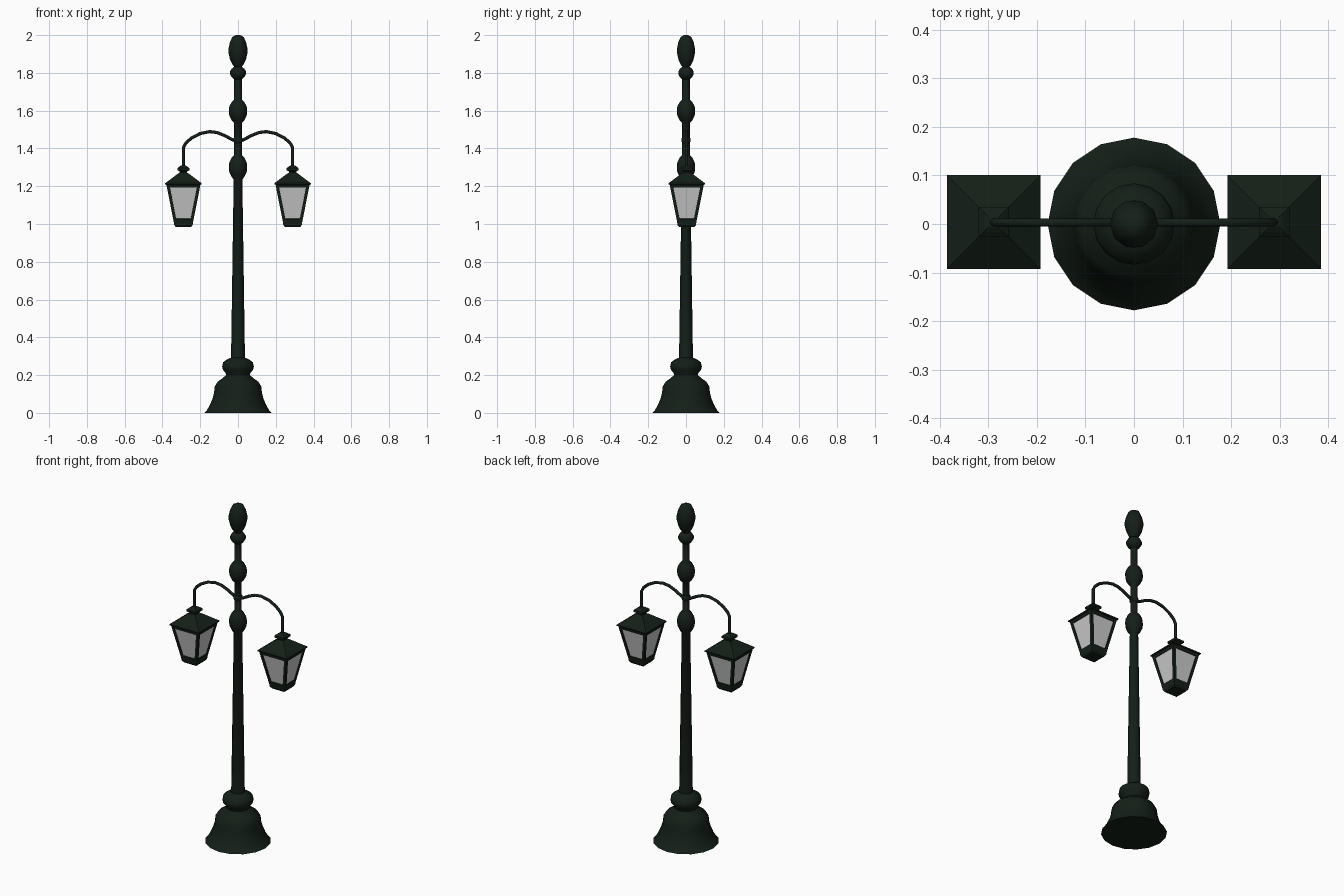
import bpy, bmesh, math
from mathutils import Vector

if "Cube" in bpy.data.objects:
    bpy.data.objects.remove(bpy.data.objects["Cube"])

iron = bpy.data.materials.new("dark_green_iron")
iron.diffuse_color = (0.007, 0.014, 0.009, 1)
iron.use_nodes = True
iron.node_tree.nodes["Principled BSDF"].inputs["Base Color"].default_value = iron.diffuse_color
glass = bpy.data.materials.new("pale_glass")
glass.diffuse_color = (0.6, 0.6, 0.6, 1)
glass.use_nodes = True
glass.node_tree.nodes["Principled BSDF"].inputs["Base Color"].default_value = glass.diffuse_color


def finish(bm, name, smooth=True):
    bmesh.ops.recalc_face_normals(bm, faces=bm.faces)
    me = bpy.data.meshes.new(name)
    bm.to_mesh(me)
    bm.free()
    ob = bpy.data.objects.new(name, me)
    bpy.context.collection.objects.link(ob)
    me.materials.append(iron)
    me.materials.append(glass)
    if smooth:
        bpy.ops.object.select_all(action='DESELECT')
        ob.select_set(True)
        bpy.context.view_layer.objects.active = ob
        bpy.ops.object.shade_smooth_by_angle(angle=math.radians(50))
    return ob


def stack_rings(bm, profile, sides, centre=(0, 0), square=False):
    """Stack polygon rings (radius, z) and cap both ends; returns wall faces per level."""
    turn = math.pi / 4 if square else 0
    k = math.sqrt(2) if square else 1
    rings = []
    for r, z in profile:
        rings.append([bm.verts.new((centre[0] + k * r * math.cos(turn + 2 * math.pi * i / sides),
                                    centre[1] + k * r * math.sin(turn + 2 * math.pi * i / sides), z))
                      for i in range(sides)])
    walls = []
    for a, b in zip(rings, rings[1:]):
        walls.append([bm.faces.new((a[i], a[(i + 1) % sides], b[(i + 1) % sides], b[i]))
                      for i in range(sides)])
    bm.faces.new(rings[0][::-1])
    bm.faces.new(rings[-1])
    return walls


def lathe(name, profile, sides):
    bm = bmesh.new()
    stack_rings(bm, profile, sides)
    return finish(bm, name)


# flared base with collar
lathe("base", [(.178, 0), (.166, .012), (.15, .04), (.135, .075), (.127, .105), (.123, .14),
               (.108, .165), (.08, .185), (.063, .2), (.066, .212), (.08, .228), (.084, .245),
               (.079, .268), (.055, .285), (.037, .292)], 16)

# tapering shaft, with bulbs and upper pole
lathe("post", [(.037, .28), (.023, 1.235), (.034, 1.25), (.046, 1.275), (.049, 1.3), (.046, 1.325),
               (.034, 1.35), (.02, 1.365), (.02, 1.535), (.034, 1.55), (.046, 1.575), (.049, 1.6),
               (.046, 1.622), (.034, 1.645), (.02, 1.66), (.02, 1.77)], 12)

# ring and bud-shaped finial
lathe("finial", [(.02, 1.765), (.034, 1.778), (.042, 1.792), (.042, 1.808), (.034, 1.822),
                 (.02, 1.832), (.03, 1.845), (.042, 1.87), (.05, 1.905), (.05, 1.93),
                 (.042, 1.965), (.03, 1.99), (.012, 2.0)], 10)

# small collar where the arms meet the pole
lathe("arm_collar", [(.02, 1.43), (.025, 1.437), (.025, 1.452), (.02, 1.459)], 12)

ARM = [(0, 1.437), (.03, 1.446), (.07, 1.468), (.11, 1.484), (.15, 1.489), (.2, 1.479),
       (.245, 1.456), (.275, 1.43), (.289, 1.405), (.289, 1.29)]

for side, s in (("left", -1), ("right", 1)):
    # curved arm
    bm = bmesh.new()
    pts = [Vector((s * x, .003, z)) for x, z in ARM]
    rings = []
    for i, p in enumerate(pts):
        t = (pts[min(i + 1, len(pts) - 1)] - pts[max(i - 1, 0)]).normalized()
        u = Vector((0, 1, 0))
        v = t.cross(u)
        rings.append([bm.verts.new(p + .0085 * (u * math.cos(a) + v * math.sin(a)))
                      for a in (j * math.pi / 4 for j in range(8))])
    for a, b in zip(rings, rings[1:]):
        for j in range(8):
            bm.faces.new((a[j], a[(j + 1) % 8], b[(j + 1) % 8], b[j]))
    finish(bm, side + "_arm")

    # square lantern: foot, tapered body, eaves, roof and cap
    bm = bmesh.new()
    walls = stack_rings(bm, [(.04, .983), (.049, .995), (.0515, 1.013), (.09, 1.207), (.0965, 1.21),
                             (.0965, 1.216), (.06, 1.243), (.031, 1.265), (.019, 1.272),
                             (.021, 1.279), (.031, 1.284), (.031, 1.296), (.02, 1.305),
                             (.01, 1.311)], 4, (s * .289, .004), True)
    # recessed panes in the body
    bmesh.ops.recalc_face_normals(bm, faces=bm.faces)
    panes = walls[2]
    bmesh.ops.inset_individual(bm, faces=panes, thickness=.015, use_even_offset=True)
    bmesh.ops.inset_individual(bm, faces=panes, thickness=.0005, depth=-.005)
    for f in panes:
        f.material_index = 1
    finish(bm, side + "_lantern", smooth=False)
